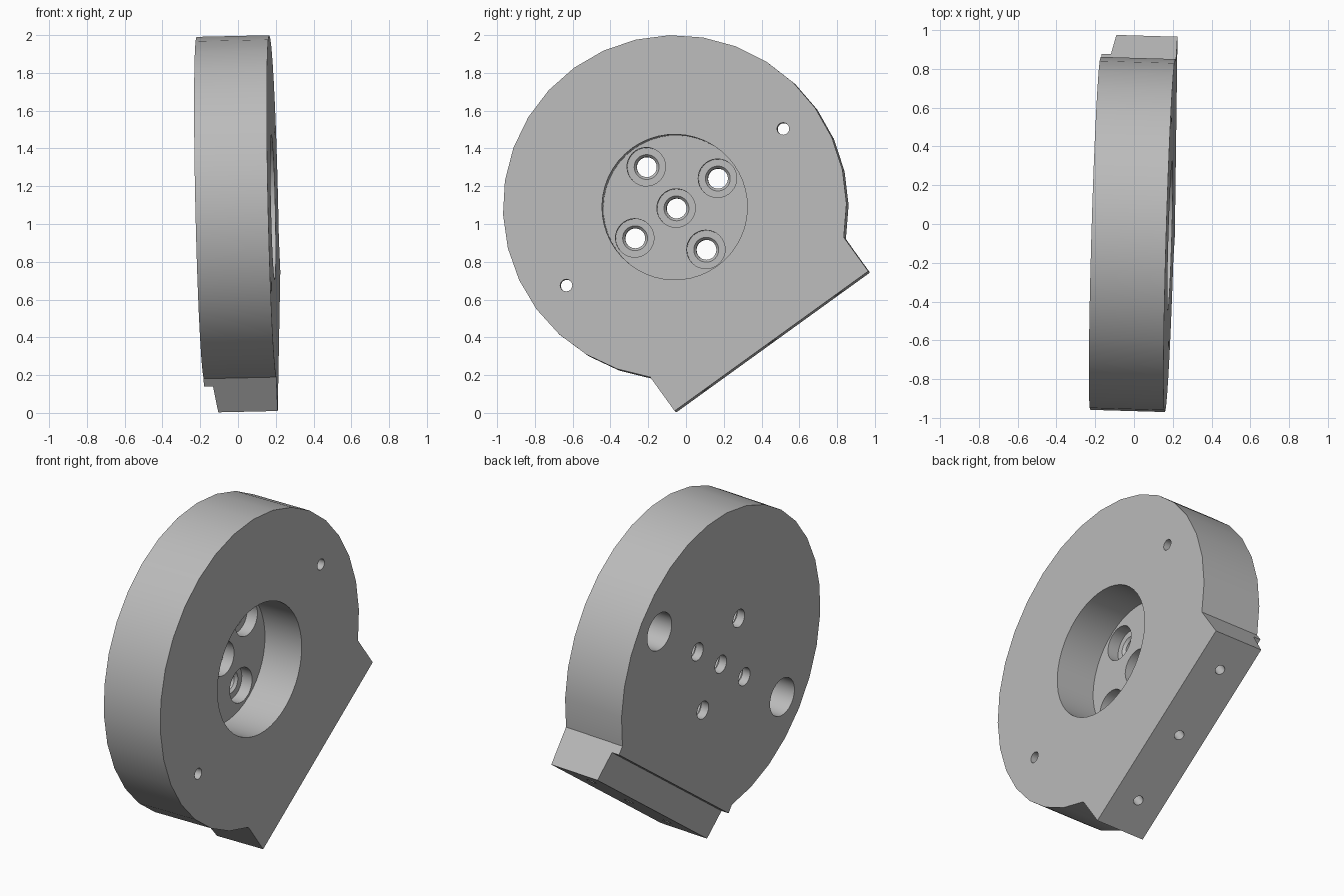
import bpy, bmesh
from math import sin, cos, pi, asin
from mathutils import Vector, Matrix

cube = bpy.data.objects.get("Cube")
if cube:
    bpy.data.objects.remove(cube, do_unlink=True)

R = 0.91           # disc radius
THICK = 0.385      # disc thickness
HALF = 0.632       # half width of the foot
FLAT = -0.876      # foot end
RECESS = 0.25      # depth of the central recess
BOLT = 0.27        # bolt circle radius
PIN = 0.708        # distance of the outer pin holes


def loft(name, rings):
    """Closed solid through rings of equal point count."""
    bm = bmesh.new()
    loops = [[bm.verts.new(p) for p in ring] for ring in rings]
    n = len(loops[0])
    for a, b in zip(loops, loops[1:]):
        for i in range(n):
            j = (i + 1) % n
            bm.faces.new((a[i], a[j], b[j], b[i]))
    bm.faces.new(loops[0][::-1])
    bm.faces.new(loops[-1])
    bmesh.ops.recalc_face_normals(bm, faces=bm.faces)
    mesh = bpy.data.meshes.new(name)
    bm.to_mesh(mesh)
    bm.free()
    obj = bpy.data.objects.new(name, mesh)
    bpy.context.collection.objects.link(obj)
    return obj


def drill(u, v, steps, segments=32):
    """Stepped round cutter along the disc axis, steps are (radius, depth)."""
    angles = [2 * pi * i / segments for i in range(segments)]
    return loft("drill", [[(u + r * cos(a), v + r * sin(a), z) for a in angles]
                          for r, z in steps])


# Disc outline with its square foot
start = -pi / 2 + asin(HALF / R)
sweep = 2 * pi - 2 * asin(HALF / R)
ARC = 24
outline = [(R * cos(start + sweep * i / ARC), R * sin(start + sweep * i / ARC))
           for i in range(ARC + 1)]
outline += [(-HALF, FLAT), (HALF, FLAT)]
body = loft("mounting_disc", [[(x, y, z) for x, y in outline] for z in (-THICK, 0)])

# Sloped relief on the back of the foot
relief = [(-0.706, -0.5), (-0.706, -0.337), (FLAT, -0.315), (-1, -0.299), (-1, -0.5)]
cutters = [loft("foot_relief", [[(u, v, z) for v, z in relief] for u in (-1, 1)])]

# Central recess and counterbored bolt holes
cutters.append(drill(0, 0, [(0.385, -RECESS), (0.385, 0.1)], 48))
for u, v in [(0, 0), (BOLT, 0), (-BOLT, 0), (0, BOLT), (0, -BOLT)]:
    cutters.append(drill(u, v, [(0.053, -0.5), (0.053, -RECESS - 0.085),
                                (0.066, -RECESS - 0.07), (0.102, -RECESS - 0.07),
                                (0.102, -RECESS + 0.05)]))

# Pin holes, widened from the back
for side in (-1, 1):
    cutters.append(drill(side * PIN, 0, [(0.112, -0.5), (0.112, -0.14),
                                         (0.032, -0.14), (0.032, 0.1)]))

# Blind screw holes in the foot end
for u in (-0.435, 0, 0.435):
    screw = drill(0, 0, [(0.028, -0.2), (0.028, 0.1)], 20)
    screw.data.transform(Matrix.Translation((u, FLAT, -0.157)) @ Matrix.Rotation(pi / 2, 4, 'X'))
    cutters.append(screw)

# Cut everything, then discard the cutters
for cutter in cutters:
    cutter.hide_render = True
    mod = body.modifiers.new("cut", 'BOOLEAN')
    mod.operation = 'DIFFERENCE'
    mod.solver = 'EXACT'
    mod.object = cutter
bpy.context.view_layer.update()
result = bpy.data.meshes.new_from_object(
    body.evaluated_get(bpy.context.evaluated_depsgraph_get()))
body.modifiers.clear()
body.data = result
for cutter in cutters:
    bpy.data.objects.remove(cutter, do_unlink=True)

# Tilted placement: local z is the disc axis, local -y points to the foot
axis = Vector((1, -0.0296, 0.0226)).normalized()
along = Vector((0, 0.811, 0.585))
along = (along - axis * along.dot(axis)).normalized()
up = axis.cross(along)
frame = Matrix((along, up, axis)).transposed().to_4x4()
body.data.transform(Matrix.Translation((0.186, -0.06, 1.09)) @ frame)

# Material
grey = bpy.data.materials.new("plain_grey")
grey.use_nodes = True
colour = (0.5, 0.5, 0.5, 1)
grey.diffuse_color = colour
grey.node_tree.nodes["Principled BSDF"].inputs["Base Color"].default_value = colour
body.data.materials.clear()
body.data.materials.append(grey)
for poly in body.data.polygons:
    poly.material_index = 0

# Smooth walls with sharp rims
bpy.ops.object.select_all(action='DESELECT')
body.select_set(True)
bpy.context.view_layer.objects.active = body
bpy.ops.object.shade_smooth_by_angle(angle=pi / 6)
